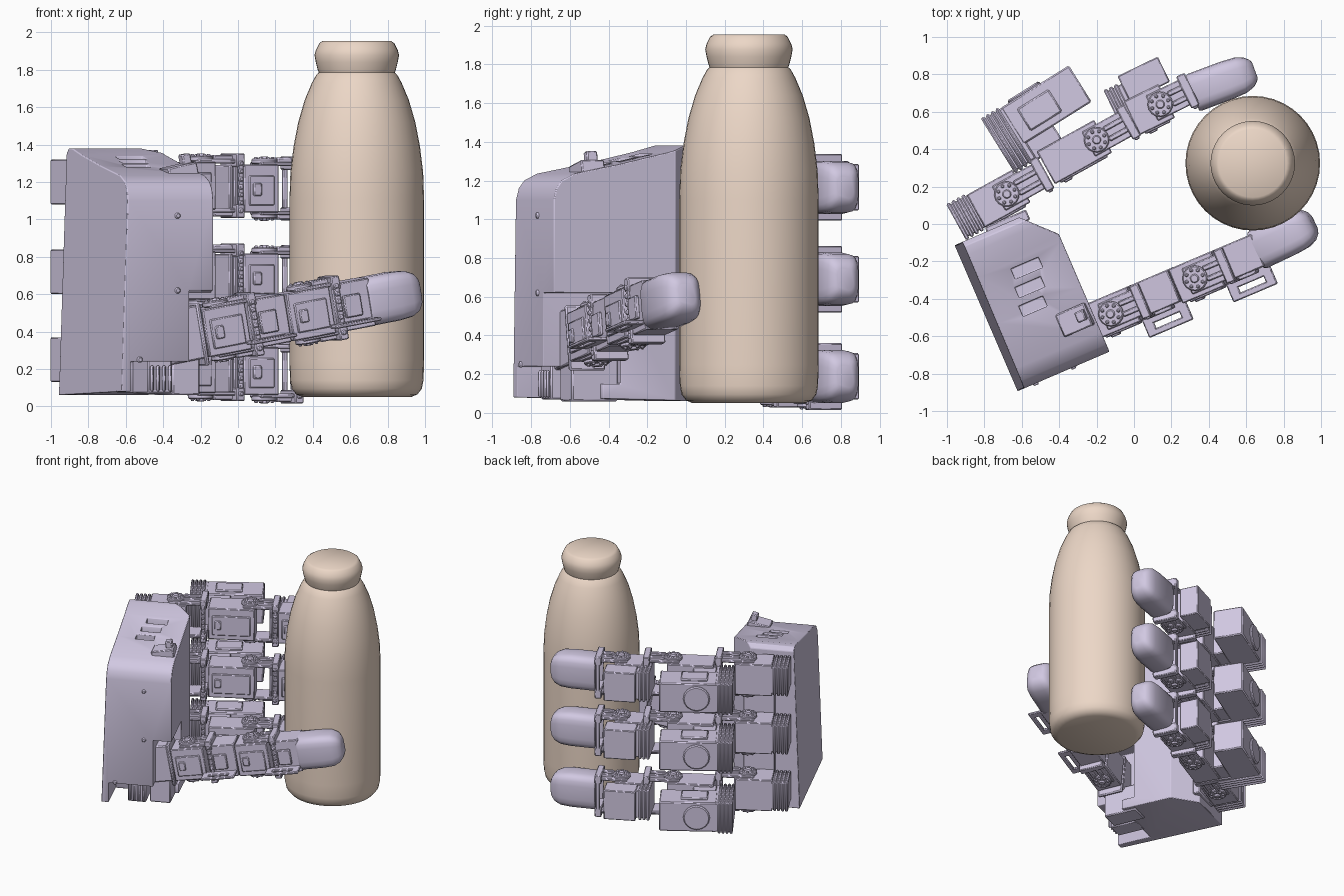
import bpy, bmesh
from math import cos, sin, pi, radians, copysign
from mathutils import Matrix, Vector

if "Cube" in bpy.data.objects:
    bpy.data.objects.remove(bpy.data.objects["Cube"])


def material(name, color):
    m = bpy.data.materials.new(name)
    m.diffuse_color = color
    m.use_nodes = True
    m.node_tree.nodes["Principled BSDF"].inputs["Base Color"].default_value = m.diffuse_color
    return m


LILAC = material("lilac", (0.64, 0.58, 0.76, 1))
TAN = material("tan", (0.84, 0.68, 0.57, 1))


def frame(x, y, z, turn, pitch=0):
    return (Matrix.Translation((x, y, z)) @ Matrix.Rotation(radians(turn), 4, 'Z')
            @ Matrix.Rotation(radians(-pitch), 4, 'Y'))


def box(bm, M, x, y, z):
    lo, hi = Vector((x[0], y[0], z[0])), Vector((x[1], y[1], z[1]))
    S = Matrix.Diagonal((*(hi - lo), 1))
    bmesh.ops.create_cube(bm, size=1, matrix=M @ Matrix.Translation((lo + hi) / 2) @ S)


def disc(bm, M, x, y, z, r, depth, n=16):
    bmesh.ops.create_cone(bm, cap_ends=True, segments=n, radius1=r, radius2=r,
                          depth=depth, matrix=M @ Matrix.Translation((x, y, z)))


def loft(bm, rings):
    rows = [[bm.verts.new(p) for p in ring] for ring in rings]
    n = len(rows[0])
    for a, b in zip(rows, rows[1:]):
        for i in range(n):
            bm.faces.new((a[i], a[(i + 1) % n], b[(i + 1) % n], b[i]))
    bm.faces.new(rows[0][::-1])
    bm.faces.new(rows[-1])


def finish(bm, name, mat=LILAC, bevel=0.0, angle=30):
    bmesh.ops.recalc_face_normals(bm, faces=bm.faces)
    me = bpy.data.meshes.new(name)
    bm.to_mesh(me)
    bm.free()
    ob = bpy.data.objects.new(name, me)
    bpy.context.collection.objects.link(ob)
    me.materials.append(mat)
    bpy.ops.object.select_all(action='DESELECT')
    ob.select_set(True)
    bpy.context.view_layer.objects.active = ob
    bpy.ops.object.shade_smooth_by_angle(angle=radians(angle))
    if bevel:
        b = ob.modifiers.new("bevel", 'BEVEL')
        b.width, b.segments, b.limit_method = bevel, 1, 'ANGLE'
    return ob


def joint(bm, M, arm):
    # hinge hardware on both faces: plate, horn with bolts, twin rods, end bracket
    for s in (-1, 1):
        def zr(a, b):
            return (a, b) if s > 0 else (-b, -a)
        box(bm, M, (-0.05, arm), (-0.075, 0.075), zr(0.12, 0.142))
        disc(bm, M, 0, 0, s * 0.145, 0.068, 0.03)
        disc(bm, M, 0, 0, s * 0.16, 0.025, 0.025, 10)
        for i in range(8):
            disc(bm, M, 0.047 * cos(i * pi / 4), 0.047 * sin(i * pi / 4), s * 0.16, 0.012, 0.02, 6)
        for y in (-0.03, 0.03):
            box(bm, M, (0.06, arm - 0.02), (y - 0.014, y + 0.014), zr(0.13, 0.165))
        box(bm, M, (arm - 0.05, arm), (-0.095, 0.095), zr(0.10, 0.172))
    for y in (-0.095, 0.08):
        box(bm, M, (arm - 0.04, arm - 0.008), (y, y + 0.015), (-0.15, 0.15))
    for i in range(7):
        box(bm, M, (arm - 0.04, arm - 0.012), (-0.105, -0.085), (-0.145 + i * 0.042, -0.12 + i * 0.042))


def ribs(bm, M, x0, y, h, n=4, step=0.03):
    for i in range(n):
        box(bm, M, (x0 + i * step, x0 + i * step + 0.021), y, (-h, h))
    box(bm, M, (x0 + 0.005, x0 + n * step + 0.02), (y[0] + 0.012, y[1] - 0.012), (-h + 0.012, h - 0.012))


def body(bm, M, x):
    box(bm, M, x, (-0.1, 0.1), (-0.128, 0.128))
    # raised panel and connector socket on the inner face
    box(bm, M, (x[0] + 0.03, x[1] - 0.03), (-0.11, -0.09), (-0.09, 0.07))
    box(bm, M, (x[0] + 0.05, x[0] + 0.1), (-0.12, -0.1), (-0.04, 0.03))


def fingertip(name, M, x0, x1, hy, hz):
    L = x1 - x0
    rings = []
    for t, k in ((0, 0.94), (0.04, 1), (0.55, 1), (0.77, 0.95), (0.9, 0.8), (0.97, 0.6), (1, 0.42)):
        ring = []
        for i in range(20):
            a = 2 * pi * (i + 0.5) / 20
            c, s = cos(a), sin(a)
            ring.append(M @ Vector((x0 + t * L, copysign(abs(c) ** 0.5, c) * hy * k,
                                    copysign(abs(s) ** 0.5, s) * hz * k)))
        rings.append(ring)
    bm = bmesh.new()
    loft(bm, rings)
    finish(bm, name, angle=40)


# bottle: one lathed profile (radius, height)
bm = bmesh.new()
prof = [(0.29, 0.05), (0.325, 0.065), (0.348, 0.095), (0.357, 0.14), (0.36, 0.25), (0.36, 1.1),
        (0.355, 1.25), (0.338, 1.39), (0.313, 1.52), (0.278, 1.64), (0.24, 1.73), (0.215, 1.775),
        (0.203, 1.785), (0.209, 1.8), (0.219, 1.84), (0.226, 1.878), (0.219, 1.905),
        (0.2, 1.943), (0.182, 1.955)]
loft(bm, [[(0.635 + r * cos(i * pi / 20), 0.325 + r * sin(i * pi / 20), z) for i in range(40)]
          for r, z in prof])
finish(bm, "bottle", TAN, angle=40)

# palm housing: side profile extruded with a leaning back, inner corner sliced off
P = frame(0, 0, 0, 23.3)
bm = bmesh.new()
side = [(-0.575, 0.08), (-0.575, 1.1), (-0.56, 1.16), (-0.53, 1.2), (-0.46, 1.235), (-0.2, 1.285),
        (0.07, 1.345), (0.2, 1.38), (0.25, 1.38), (0.275, 1.35), (0.275, 0.06)]
loft(bm, [[(u + lean * z, v, z) for v, z in side] for u, lean in ((-0.928, 0.035), (-0.39, 0))])
cut = bmesh.ops.bisect_plane(bm, geom=bm.verts[:] + bm.edges[:] + bm.faces[:], clear_outer=True,
                             plane_co=(-0.39, 0.11, 0), plane_no=(0.155, 0.15, 0))
bmesh.ops.holes_fill(bm, edges=[e for e in cut['geom_cut'] if isinstance(e, bmesh.types.BMEdge)])
bm.transform(P)
palm = finish(bm, "palm_housing")


# openings in the palm: thumb bay, lower bay, top pockets
def carve(boxes):
    cb = bmesh.new()
    for b in boxes:
        box(cb, P, *b)
    cutter = finish(cb, "palm_cutter")
    cutter.hide_render = True
    m = palm.modifiers.new("cut", 'BOOLEAN')
    m.operation, m.solver, m.object = 'DIFFERENCE', 'EXACT', cutter
    bpy.context.view_layer.objects.active = palm
    bpy.ops.object.modifier_apply(modifier=m.name)
    bpy.data.objects.remove(cutter)


carve([((-0.53, -0.3), (-0.7, -0.2), (0.15, 0.62))])
carve([((-0.87, -0.3), (-0.7, -0.3), (-0.1, 0.24))])
carve([((-0.74 + 0.02 * i, -0.6 + 0.03 * i), (v, v + 0.06), (1.24, 1.5))
       for i, v in enumerate((-0.22, -0.12, -0.02))])
bv = palm.modifiers.new("bevel", 'BEVEL')
bv.width, bv.segments, bv.limit_method = 0.018, 2, 'ANGLE'

# palm trim: screws, top lever and finger mount
bm = bmesh.new()
for u, v, z in ((-0.82, -0.575, 0.25), (-0.6, -0.575, 0.62), (-0.6, -0.575, 1.02)):
    disc(bm, P @ Matrix.Translation((u, v, z)) @ Matrix.Rotation(pi / 2, 4, 'X'), 0, 0, 0, 0.018, 0.02, 8)
L = P @ Matrix.Translation((-0.5, -0.35, 1.27)) @ Matrix.Rotation(radians(-12), 4, 'Y')
box(bm, L, (-0.08, 0.09), (-0.06, 0.07), (-0.06, 0.02))
box(bm, L, (0.03, 0.08), (-0.02, 0.04), (0, 0.07))
box(bm, P, (-0.74, -0.5), (0.24, 0.3), (0.12, 1.3))
finish(bm, "palm_trim", bevel=0.01)

# three fingers, each a chain of three servo links and a padded tip
for name, z1, z2, z3 in (("upper", 1.2, 1.18, 1.165), ("middle", 0.72, 0.7, 0.69),
                         ("lower", 0.25, 0.2, 0.188)):
    A = frame(-0.68, 0.16, z1, 29)
    bm = bmesh.new()
    body(bm, A, (-0.19, 0.09))
    ribs(bm, A, -0.31, (-0.11, 0.11), 0.12)
    joint(bm, A, 0.24)
    finish(bm, name + "_finger_base_link", bevel=0.006)

    B = frame(-0.2, 0.45, z2, 29)
    bm = bmesh.new()
    body(bm, B, (-0.31, 0.04))
    joint(bm, B, 0.22)
    finish(bm, name + "_finger_middle_link", bevel=0.006)

    # servo riding behind the middle link
    S = frame(-0.5, 0.6, z2, 32)
    bm = bmesh.new()
    box(bm, S, (-0.17, 0.26), (-0.1, 0.13), (-0.12, 0.12))
    box(bm, S, (-0.17, 0.02), (-0.21, -0.09), (-0.11, 0.11))
    ribs(bm, S, -0.29, (-0.21, 0.14), 0.13)
    box(bm, S, (-0.1, 0.1), (-0.06, 0.08), (0.11, 0.135))
    disc(bm, S @ Matrix.Translation((-0.02, 0.13, 0)) @ Matrix.Rotation(pi / 2, 4, 'X'), 0, 0, 0, 0.1, 0.03)
    finish(bm, name + "_finger_rear_servo", bevel=0.008)

    C = frame(0.14, 0.64, z3, 26)
    bm = bmesh.new()
    body(bm, C, (-0.17, 0.04))
    box(bm, C, (-0.14, 0.1), (0.085, 0.235), (-0.12, 0.12))
    ribs(bm, C, -0.24, (-0.07, 0.2), 0.125, 3)
    joint(bm, C, 0.19)
    finish(bm, name + "_finger_end_link", bevel=0.006)
    fingertip(name + "_fingertip", frame(0.14, 0.635, z3, 20.5), 0.185, 0.54, 0.106, 0.138)

# thumb: two servo links with slotted brackets, pitched upward
for name, T in (("thumb_base_link", frame(-0.1, -0.47, 0.41, 23, 10)),
                ("thumb_end_link", frame(0.35, -0.28, 0.496, 23, 10))):
    bm = bmesh.new()
    body(bm, T, (-0.12, 0.13))
    box(bm, T, (0.15, 0.37), (-0.085, 0.1), (-0.13, 0.13))
    joint(bm, T, 0.2)
    zz = (-0.1, -0.08)
    box(bm, T, (0.1, 0.36), (-0.2, -0.165), zz)
    box(bm, T, (0.1, 0.36), (-0.135, -0.08), zz)
    for x in (0.1, 0.305):
        box(bm, T, (x, x + 0.055), (-0.19, -0.1), zz)
    box(bm, T, (0.2, 0.3), (-0.105, -0.08), (-0.06, 0.06))
    finish(bm, name, bevel=0.006)
fingertip("thumb_tip", frame(0.35, -0.285, 0.496, 25.5, 10), 0.35, 0.685, 0.112, 0.132)

# thumb mount and the servos in the lower palm bay
bm = bmesh.new()
T = frame(-0.1, -0.47, 0.41, 23, 10)
box(bm, T, (-0.15, -0.125), (-0.1, 0.1), (-0.17, 0.17))
box(bm, T, (-0.36, -0.14), (-0.09, 0.1), (-0.13, 0.16))
box(bm, P, (-0.74, -0.6), (-0.5, -0.28), (0.07, 0.25))
box(bm, P, (-0.58, -0.42), (-0.46, -0.2), (0.06, 0.28))
for i in range(4):
    box(bm, P, (-0.73 + i * 0.035, -0.71 + i * 0.035), (-0.52, -0.5), (0.08, 0.22))
finish(bm, "thumb_mount", bevel=0.008)
